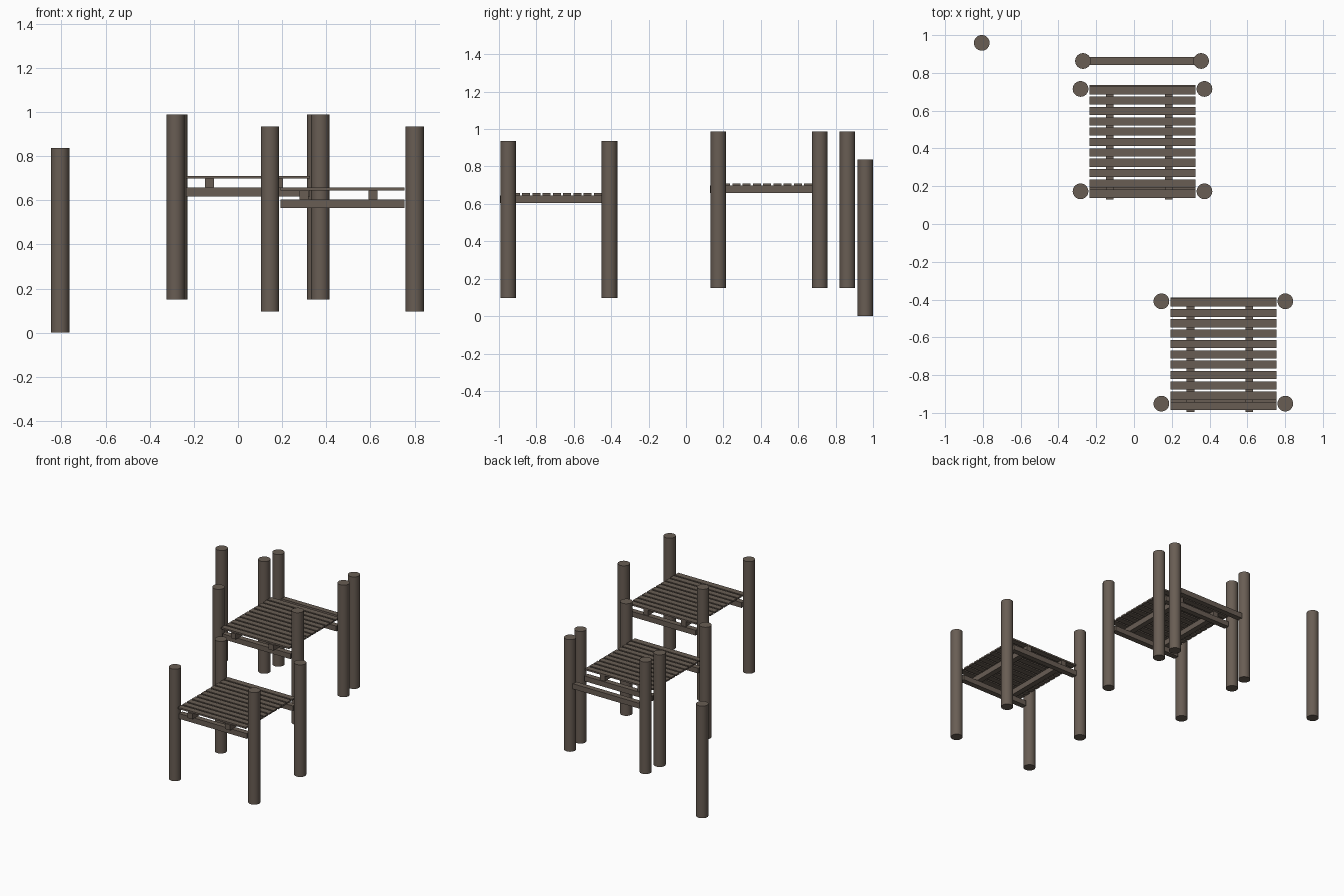
import bpy

if "Cube" in bpy.data.objects:
    bpy.data.objects.remove(bpy.data.objects["Cube"])

wood = bpy.data.materials.new("weathered wood")
wood.diffuse_color = (0.14, 0.11, 0.088, 1)
wood.use_nodes = True
wood.node_tree.nodes["Principled BSDF"].inputs["Base Color"].default_value = wood.diffuse_color

POST_R, POST_LEN = 0.0415, 0.838


def post(name, x, y, z):
    bpy.ops.mesh.primitive_cylinder_add(vertices=32, radius=POST_R, depth=POST_LEN,
                                        location=(x, y, z + POST_LEN / 2))
    o = bpy.context.object
    o.name = name
    o.data.materials.append(wood)
    bpy.ops.object.shade_smooth_by_angle()


def box(name, x0, x1, y0, y1, z0, z1):
    bpy.ops.mesh.primitive_cube_add(
        size=1, location=((x0 + x1) / 2, (y0 + y1) / 2, (z0 + z1) / 2))
    o = bpy.context.object
    o.name = name
    o.scale = (x1 - x0, y1 - y0, z1 - z0)
    bpy.ops.object.transform_apply(location=False, rotation=False, scale=True)
    o.data.materials.append(wood)


def platform(name, cx, cy, z):
    # corner posts
    for sx in (-1, 1):
        for sy in (-1, 1):
            post(name + "_post", cx + sx * 0.328, cy + sy * 0.271, z)
    # cross beams between the posts
    for sy in (-1, 1):
        y = cy + sy * 0.271
        box(name + "_beam", cx - 0.281, cx + 0.281, y - 0.02, y + 0.02, z + 0.468, z + 0.507)
    # joists on the beams
    for x in (cx - 0.174, cx + 0.138):
        box(name + "_joist", x - 0.02, x + 0.02, cy - 0.315, cy + 0.283, z + 0.507, z + 0.548)
    # deck planks
    for i in range(11):
        y = cy - 0.284 + i * 0.0548
        box(name + "_plank", cx - 0.281, cx + 0.281, y - 0.0215, y + 0.0215, z + 0.548, z + 0.56)


platform("front_platform", 0.473, -0.680, 0.097)
platform("back_platform", 0.045, 0.444, 0.15)

# rear pair of posts with a single beam
for x in (-0.27, 0.355):
    post("rear_post", x, 0.863, 0.15)
box("rear_beam", -0.238, 0.323, 0.843, 0.883, 0.618, 0.657)

# lone post
post("lone_post", -0.806, 0.959, 0.0)
